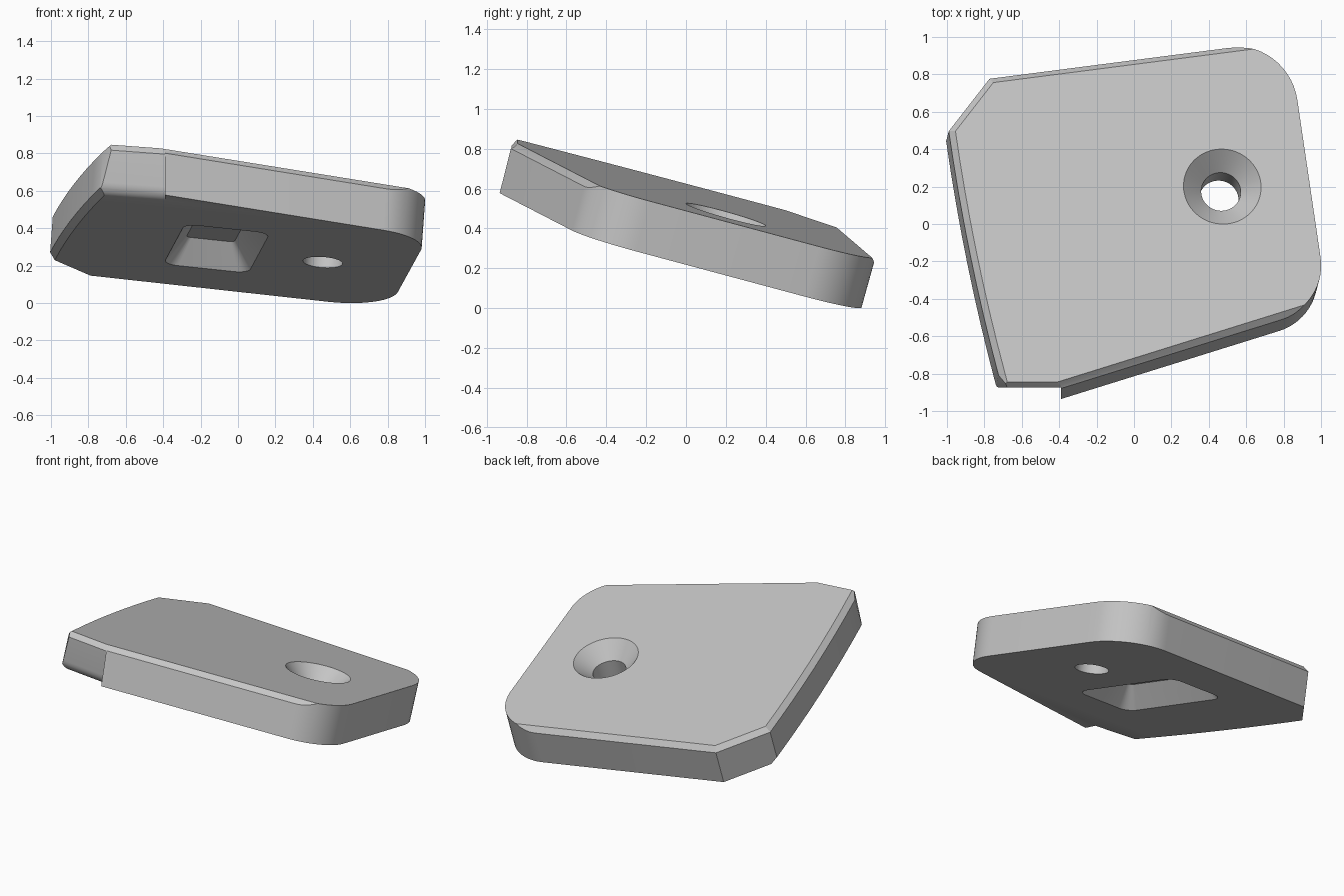
import bpy, bmesh, math
from mathutils import Vector

if "Cube" in bpy.data.objects:
    bpy.data.objects.remove(bpy.data.objects["Cube"])

# Tilted frame of the plate: top plane height, slopes and axes
A, SX, SY = 0.559, -0.074, -0.279
THICK, CHAMFER = 0.262, 0.032
N = Vector((-SX, -SY, 1)).normalized()
U = Vector((1, 0, SX)).normalized()
V = N.cross(U)


def on_plate(x, y, d=0.0):
    """Point above (x, y) on the top plane, moved d along the plate normal."""
    return Vector((x, y, A + SX * x + SY * y)) + N * d


def loft(name, rings):
    """Closed solid through rings of equal point count."""
    bm = bmesh.new()
    loops = [[bm.verts.new(p) for p in ring] for ring in rings]
    for low, high in zip(loops, loops[1:]):
        for i in range(len(low)):
            j = (i + 1) % len(low)
            bm.faces.new((low[i], low[j], high[j], high[i]))
    bm.faces.new(loops[0][::-1])
    bm.faces.new(loops[-1])
    bmesh.ops.recalc_face_normals(bm, faces=bm.faces)
    mesh = bpy.data.meshes.new(name)
    bm.to_mesh(mesh)
    bm.free()
    obj = bpy.data.objects.new(name, mesh)
    bpy.context.collection.objects.link(obj)
    return obj


def round_corner(before, corner, after, length, steps=14):
    """Circular arc tangent to both sides, starting `length` from the corner."""
    a, c, b = Vector(before), Vector(corner), Vector(after)
    da, db = (a - c).normalized(), (b - c).normalized()
    half = da.angle(db) / 2
    radius = length * math.tan(half)
    mid = (da + db).normalized()
    centre = c + mid * (length / math.cos(half))
    side = Vector((-mid.y, mid.x))
    if side.dot(da) < 0:
        side = -side
    sweep = math.pi / 2 - half
    angles = [sweep * (1 - 2 * i / steps) for i in range(steps + 1)]
    return [centre + radius * (side * math.sin(t) - mid * math.cos(t)) for t in angles]


# Plate outline, counter-clockwise on the top plane
front_left = Vector((-0.62, -0.943))
front_right = Vector((1.034, -0.427))
back_right = Vector((0.825, 0.991))
back_left = Vector((-0.77, 0.785))
left_back = Vector((-0.988, 0.505))
left_front = Vector((-0.722, -0.80))
chord = left_front - left_back
outward = Vector((chord.y, -chord.x)).normalized()
left_side = [left_back + chord * t + outward * 0.08 * t * (1 - t)
             for t in [i / 8 for i in range(9)]]
outline = [front_left]
outline += round_corner(front_left, front_right, back_right, 0.25)
outline += round_corner(front_right, back_right, back_left, 0.33)
outline += [back_left] + left_side

plate = loft("plate", [[on_plate(p.x, p.y, d) for p in outline] for d in (-THICK, 0)])

# Planar edge chamfers
bm = bmesh.new()
bm.from_mesh(plate.data)


def chamfer(p, q, top=True):
    a, b = on_plate(p.x, p.y), on_plate(q.x, q.y)
    out = (b - a).normalized().cross(N)
    point = a - out * CHAMFER - (Vector() if top else N * THICK)
    bmesh.ops.bisect_plane(bm, geom=bm.verts[:] + bm.edges[:] + bm.faces[:],
                           dist=1e-6, plane_co=point,
                           plane_no=(out + (N if top else -N)).normalized(),
                           clear_outer=True)
    bmesh.ops.holes_fill(bm, edges=[e for e in bm.edges if e.is_boundary], sides=0)


chamfer(outline[0], outline[1])
chamfer(back_left - Vector((-1.0, -0.129)), back_left)
chamfer(back_left, left_back)
for p, q in zip(left_side, left_side[1:]):
    chamfer(p, q)
    chamfer(p, q, top=False)
bmesh.ops.recalc_face_normals(bm, faces=bm.faces)
bm.to_mesh(plate.data)
bm.free()

# Countersunk screw hole
hole = loft("screw_hole_cutter", [
    [on_plate(0.472, 0.2, d) + r * (U * math.cos(t) + V * math.sin(t))
     for t in [math.tau * i / 64 for i in range(64)]]
    for d, r in ((0.02, 0.228), (-0.102, 0.106), (-0.4, 0.106))])


# Tapered pocket in the underside
def pocket_ring(d, half_x, half_y, radius):
    turn = math.atan(0.12)
    ring = []
    for k, (sx, sy) in enumerate(((1, 1), (-1, 1), (-1, -1), (1, -1))):
        for i in range(9):
            t = (k + i / 8) * math.pi / 2
            x = sx * (half_x - radius) + radius * math.cos(t)
            y = sy * (half_y - radius) + radius * math.sin(t)
            ring.append(on_plate(-0.096, 0.09, d)
                        + U * (x * math.cos(turn) - y * math.sin(turn))
                        + V * (x * math.sin(turn) + y * math.cos(turn)))
    return ring


pocket = loft("pocket_cutter", [pocket_ring(-THICK - 0.027, 0.25, 0.435, 0.09),
                                pocket_ring(-THICK + 0.135, 0.13, 0.315, 0.03)])

# Upright recess at the front left, rounded below and chamfered above
profile = [(-1.2, 0.95), (-0.75, 0.93), (-0.875, 0.805), (-0.875, 0.63)]
profile += [(-0.81 - 0.065 * math.cos(t), 0.63 - 0.08 * math.sin(t))
            for t in [math.pi / 2 * i / 8 for i in range(1, 9)]]
profile += [(-0.81, 0.4), (-1.2, 0.4)]
recess = loft("recess_cutter", [
    [Vector((x, y, z + SX * (x + 0.53))) for y, z in profile] for x in (-1.1, -0.39)])

# Cut the plate
bpy.ops.object.select_all(action="DESELECT")
bpy.context.view_layer.objects.active = plate
plate.select_set(True)
for cutter in (hole, pocket, recess):
    cutter.hide_render = True
    cut = plate.modifiers.new(cutter.name, "BOOLEAN")
    cut.operation = "DIFFERENCE"
    cut.solver = "EXACT"
    cut.object = cutter
    bpy.ops.object.modifier_apply(modifier=cut.name)
    bpy.data.objects.remove(cutter)

# Rest on the ground, shade and colour
lowest = min(v.co.z for v in plate.data.vertices)
for v in plate.data.vertices:
    v.co.z -= lowest
bpy.ops.object.shade_smooth_by_angle(angle=math.radians(25))

grey = bpy.data.materials.new("light_grey")
grey.use_nodes = True
colour = (0.56, 0.56, 0.56, 1)
grey.diffuse_color = colour
grey.node_tree.nodes["Principled BSDF"].inputs["Base Color"].default_value = colour
plate.data.materials.clear()
plate.data.materials.append(grey)
